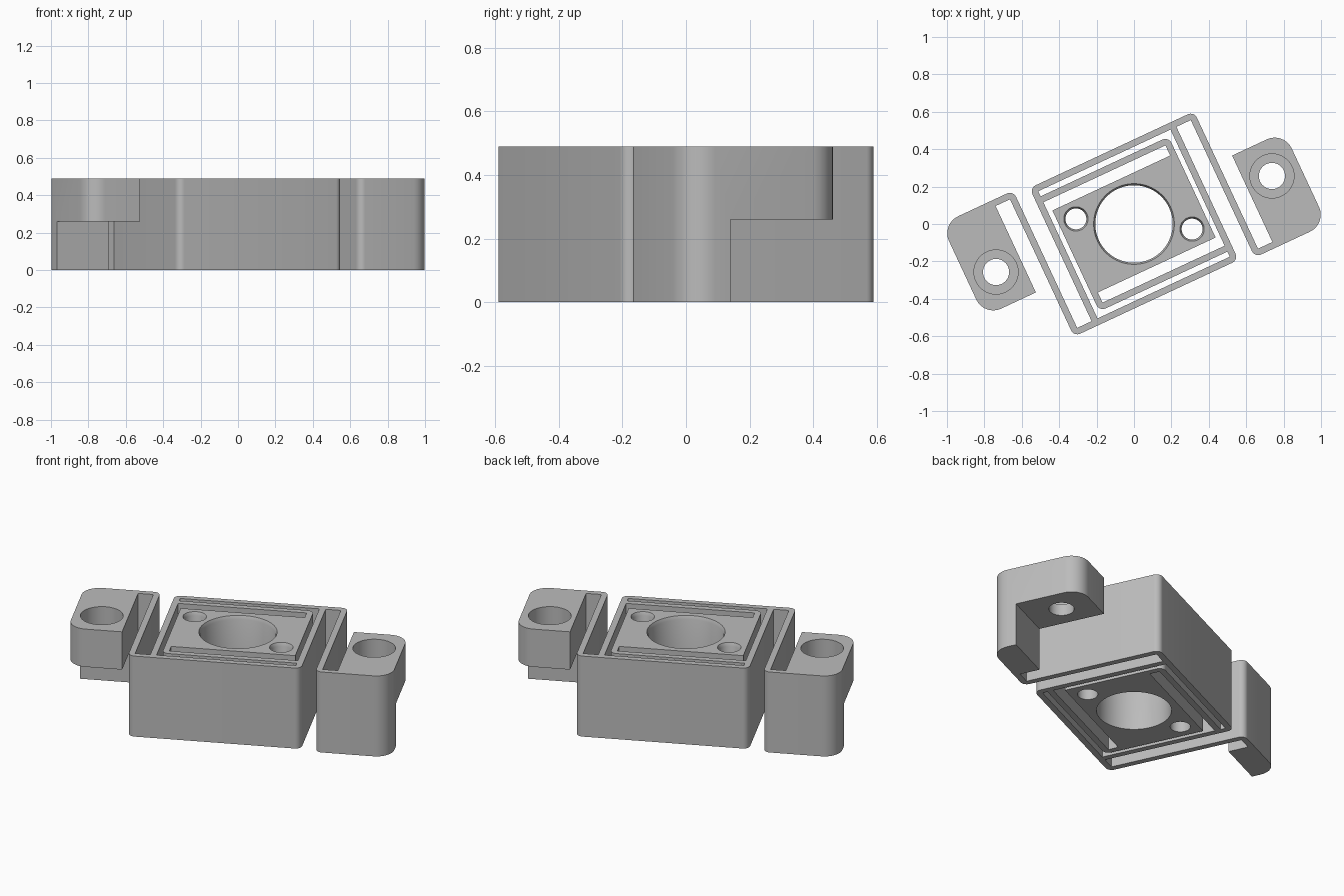
import bpy, bmesh, math
from mathutils import Vector

HEIGHT = 0.49
TURN = math.radians(25)
R = 0.037          # outer corner radius of the thin walls

cube = bpy.data.objects.get("Cube")
if cube:
    bpy.data.objects.remove(cube, do_unlink=True)

grey = bpy.data.materials.new("plain_grey")
grey.use_nodes = True
grey.diffuse_color = (0.5, 0.5, 0.5, 1)
grey.node_tree.nodes["Principled BSDF"].inputs["Base Color"].default_value = (0.5, 0.5, 0.5, 1)


def rounded(points, steps=8):
    """Outline of (x, y) or (x, y, radius) right-angled corners."""
    out = []
    for i, p in enumerate(points):
        c = Vector(p[:2])
        if len(p) == 2:
            out.append(c)
            continue
        r = p[2]
        a = (Vector(points[i - 1][:2]) - c).normalized() * r
        b = (Vector(points[(i + 1) % len(points)][:2]) - c).normalized() * r
        for k in range(steps + 1):
            t = k / steps * math.pi / 2
            out.append(c + a * (1 - math.sin(t)) + b * (1 - math.cos(t)))
    return out


def loft(name, rings):
    """Closed solid through rings of 3D points."""
    bm = bmesh.new()
    rows = [[bm.verts.new(p) for p in ring] for ring in rings]
    n = len(rows[0])
    for low, high in zip(rows, rows[1:]):
        for i in range(n):
            j = (i + 1) % n
            bm.faces.new((low[i], low[j], high[j], high[i]))
    bm.faces.new(rows[0][::-1])
    bm.faces.new(rows[-1])
    bmesh.ops.recalc_face_normals(bm, faces=bm.faces[:])
    mesh = bpy.data.meshes.new(name)
    bm.to_mesh(mesh)
    bm.free()
    mesh.materials.append(grey)
    obj = bpy.data.objects.new(name, mesh)
    bpy.context.collection.objects.link(obj)
    return obj


def prism(name, points, low, high):
    outline = rounded(points)
    return loft(name, [[(p.x, p.y, z) for p in outline] for z in (low, high)])


def bore(x, y, profile, n=64):
    """Round cutter from (radius, z) pairs."""
    ring = [(math.cos(k * math.tau / n), math.sin(k * math.tau / n)) for k in range(n)]
    return loft("bore_cutter", [[(x + r * c, y + r * s, z) for c, s in ring] for r, z in profile])


def cut(obj, cutters):
    for cutter in cutters:
        cutter.hide_render = True
        mod = obj.modifiers.new("cut", 'BOOLEAN')
        mod.operation = 'DIFFERENCE'
        mod.solver = 'EXACT'
        mod.object = cutter
    bpy.context.view_layer.update()
    graph = bpy.context.evaluated_depsgraph_get()
    mesh = bpy.data.meshes.new_from_object(obj.evaluated_get(graph))
    obj.modifiers.clear()
    obj.data = mesh
    for cutter in cutters:
        bpy.data.objects.remove(cutter, do_unlink=True)


# Mounting block, its folded leaf spring and half of the frame
arm = prism("left_mount_and_spring", [
    (0.51, -0.435, R), (0.51, 0.375), (-0.39, 0.375), (-0.39, -0.375),
    (-0.425, -0.375), (-0.425, 0.41, R), (0.545, 0.41, R), (0.545, -0.40),
    (0.63, -0.40), (0.63, 0.11), (0.935, 0.11, 0.1), (0.935, -0.435, 0.1)],
    0, HEIGHT)
undercut = prism("undercut_cutter", [
    (0.59, -0.282), (1.1, -0.282), (1.1, 0.3), (0.59, 0.3)], -0.1, 0.26)
screw_hole = bore(0.777, -0.079, [(0.07, 0.2), (0.07, 0.33), (0.118, 0.33), (0.118, 0.6)])
cut(arm, [undercut, screw_hole])

# Centre stage with a leaf spring on each side
half = [(-0.365, 0.25), (0.33, 0.25), (0.33, 0.31), (-0.39, 0.31),
        (-0.39, 0.345), (0.365, 0.345, R)]
stage = prism("centre_stage", half + [(-p[0], -p[1], *p[2:]) for p in half], 0, HEIGHT)


def chamfered(x, y, r):
    return bore(x, y, [(r, -0.1), (r, HEIGHT - 0.02), (r + 0.009, HEIGHT), (r + 0.009, 0.6)])


cut(stage, [chamfered(0, 0, 0.207), chamfered(0.27, -0.156, 0.056),
            chamfered(-0.27, 0.156, 0.056)])

# Opposite mount is the same part turned half way round
other = bpy.data.objects.new("right_mount_and_spring", arm.data.copy())
bpy.context.collection.objects.link(other)

for obj, angle in ((arm, TURN), (stage, TURN), (other, TURN + math.pi)):
    obj.rotation_euler.z = angle
    bpy.ops.object.select_all(action='DESELECT')
    obj.select_set(True)
    bpy.context.view_layer.objects.active = obj
    bpy.ops.object.shade_smooth_by_angle(angle=math.radians(30))
